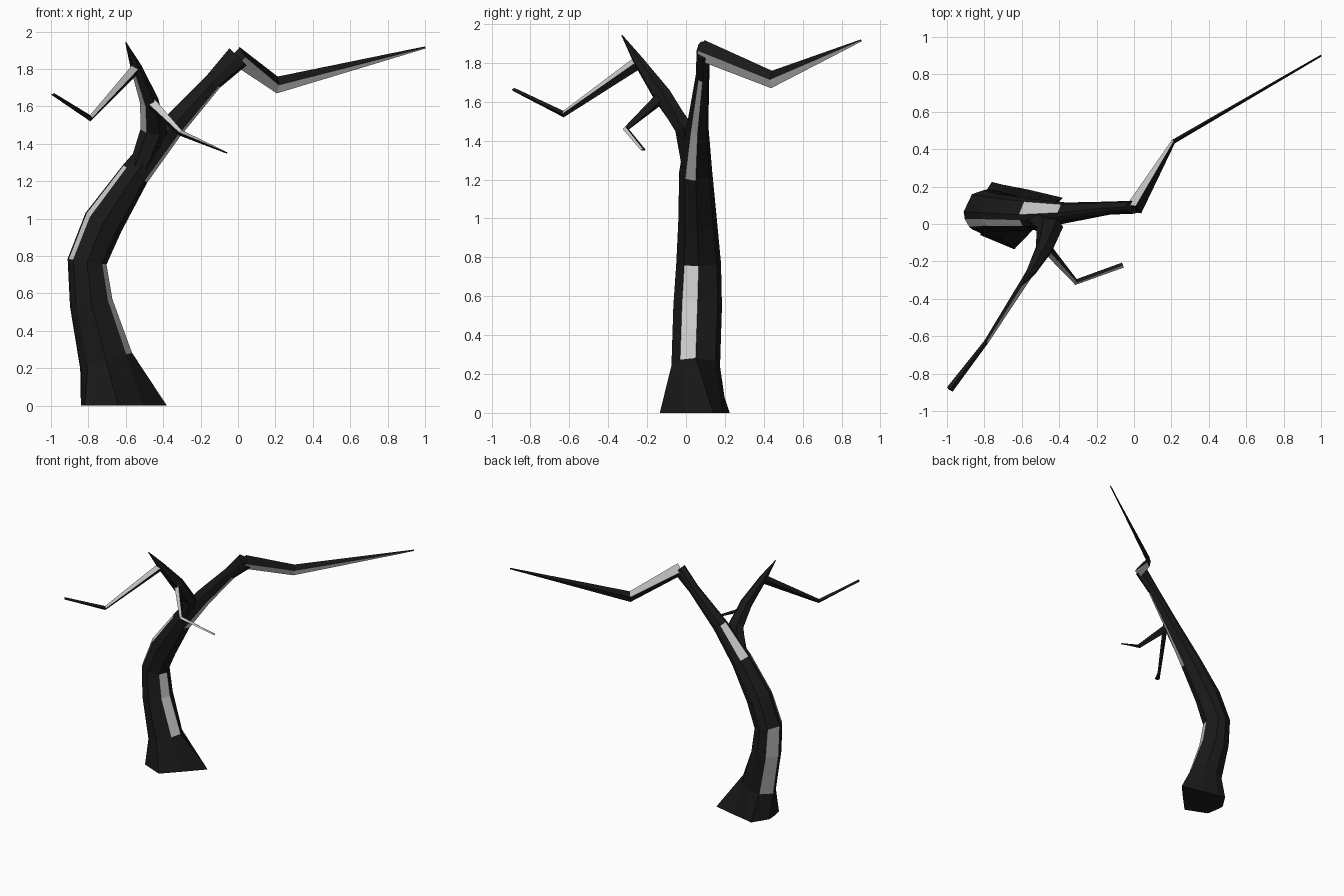
import bpy, bmesh
from math import cos, sin, radians
from mathutils import Vector

if "Cube" in bpy.data.objects:
    bpy.data.objects.remove(bpy.data.objects["Cube"])


def material(name, v):
    m = bpy.data.materials.new(name)
    m.diffuse_color = (v, v, v, 1)
    m.use_nodes = True
    m.node_tree.nodes["Principled BSDF"].inputs["Base Color"].default_value = m.diffuse_color
    return m


BARK = material("dark_bark", 0.01)
PALE = material("pale_bark", 0.6)


def limb(name, rings, angles, ref, pale, base=None):
    """Loft rings (x, y, z, half width, half depth); pale(segment, side) picks light faces."""
    bm = bmesh.new()
    pts = [Vector(r[:3]) for r in rings]
    loops = []
    for i, (p, r) in enumerate(zip(pts, rings)):
        if i == 0 and base:
            loops.append([bm.verts.new((x, y, 0)) for x, y in base])
            continue
        t = Vector()
        if i > 0:
            t += (p - pts[i - 1]).normalized()
        if i < len(pts) - 1:
            t += (pts[i + 1] - p).normalized()
        t.normalize()
        e1 = Vector(ref).cross(t).normalized()
        e2 = t.cross(e1)
        loops.append([bm.verts.new(p + e1 * r[3] * cos(radians(a)) + e2 * r[4] * sin(radians(a)))
                      for a in angles])
    n = len(angles)
    for s, (lo, hi) in enumerate(zip(loops, loops[1:])):
        for k in range(n):
            j = (k + 1) % n
            f = bm.faces.new((lo[k], lo[j], hi[j], hi[k]))
            f.material_index = 1 if pale(s, k) else 0
    bm.faces.new(loops[0][::-1])
    bm.faces.new(loops[-1])
    bmesh.ops.recalc_face_normals(bm, faces=bm.faces)
    me = bpy.data.meshes.new(name)
    bm.to_mesh(me)
    bm.free()
    me.materials.append(BARK)
    me.materials.append(PALE)
    ob = bpy.data.objects.new(name, me)
    bpy.context.collection.objects.link(ob)
    return ob


DIAMOND = [0, 90, 180, 270]
Y, Z = (0, 1, 0), (0, 0, 1)

# Leaning trunk with flared foot, running on into the right fork
limb("trunk",
     [(-.62, .05, 0, .2, .18), (-.705, .05, .24, .145, .125), (-.785, .06, .55, .115, .125),
      (-.807, .065, .77, .105, .115), (-.72, .06, .98, .108, .10), (-.55, .05, 1.24, .08, .085),
      (-.36, .06, 1.48, .065, .055), (-.13, .085, 1.735, .048, .035), (0, .09, 1.865, .065, .035)],
     [0, 55, 90, 125, 180, 200, 225, 270, 320], Y,
     lambda s, k: (k == 8 and s in (1, 2, 5, 6)) or (k == 5 and s in (3, 4))
     or (k == 3 and s in (1, 2, 5)),
     base=[(-.38, .14), (-.57, .185), (-.7, .21), (-.76, .225), (-.84, .1),
           (-.84, .05), (-.82, -.06), (-.64, -.135), (-.51, 0)])

# Left fork rising to a point
limb("left_fork",
     [(-.52, .03, 1.28, .06, .06), (-.45, -.015, 1.47, .072, .05), (-.475, -.12, 1.63, .05, .05),
      (-.545, -.245, 1.81, .03, .028), (-.6, -.33, 1.942, .003, .003)],
     [0, 60, 120, 180, 240, 300], Y, lambda s, k: k == 3 and s in (1, 2))

# Long bent branch at the right
limb("long_branch",
     [(0, .08, 1.865, .045, .055), (.21, .44, 1.715, .012, .045), (1, .9, 1.915, .005, .006)],
     DIAMOND, Z, lambda s, k: k == 2 or (k == 0 and s == 0))

# Bent branch at the left
limb("left_branch",
     [(-.54, -.235, 1.81, .022, .035), (-.79, -.63, 1.537, .012, .017),
      (-.985, -.885, 1.663, .019, .009)],
     DIAMOND, Z, lambda s, k: k == 0 and s == 0)

# Small twig below the left fork
limb("twig",
     [(-.475, -.12, 1.63, .028, .035), (-.31, -.31, 1.46, .016, .016),
      (-.06, -.22, 1.352, .014, .004)],
     DIAMOND, Z, lambda s, k: k == 1)
